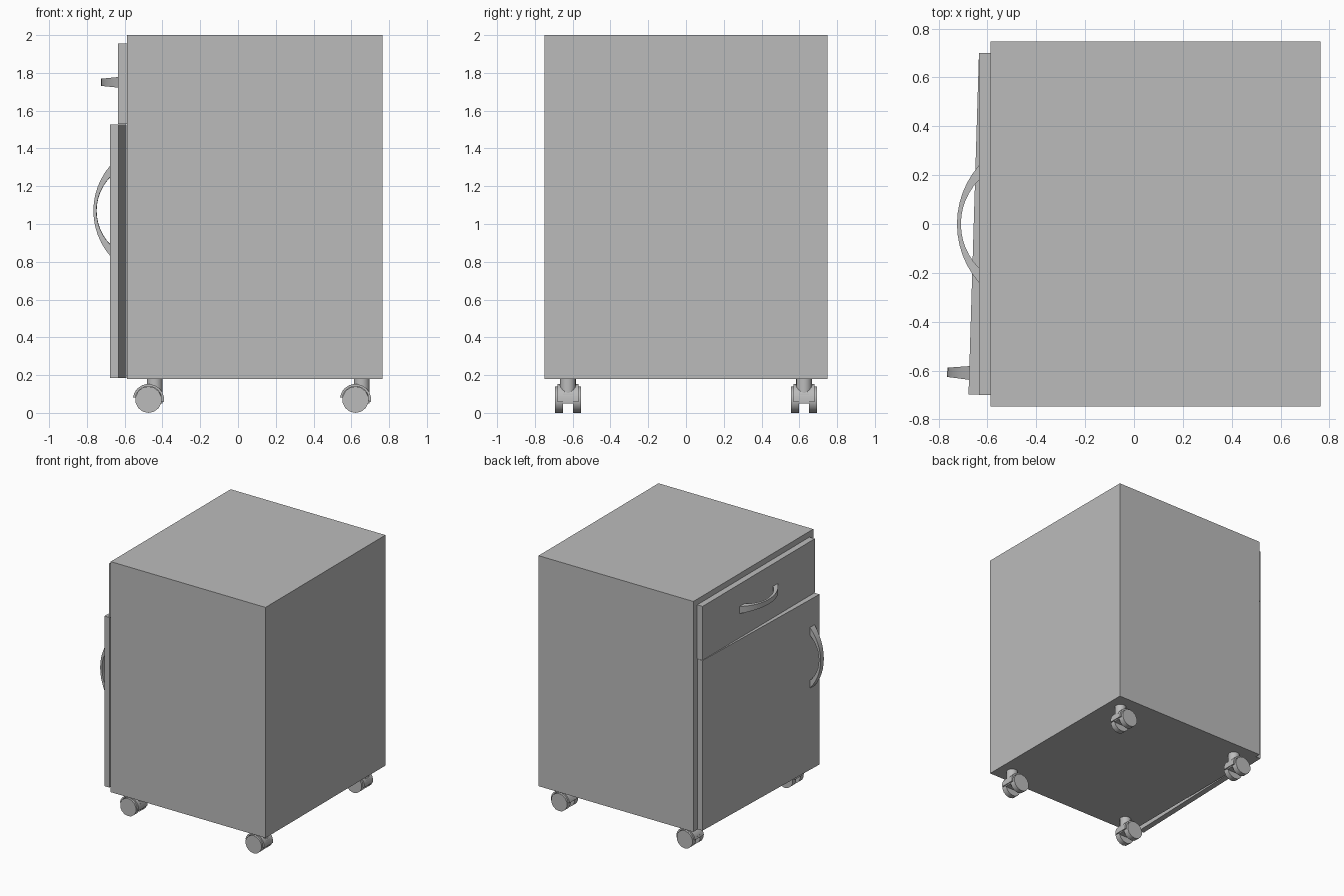
import bpy, bmesh, math
from mathutils import Matrix, Vector

cube = bpy.data.objects.get("Cube")
if cube:
    bpy.data.objects.remove(cube, do_unlink=True)

grey = bpy.data.materials.new("light grey")
grey.use_nodes = True
tone = (0.5, 0.5, 0.5, 1)
grey.diffuse_color = tone
grey.node_tree.nodes["Principled BSDF"].inputs["Base Color"].default_value = tone


def finish(name, bm, matrix=Matrix(), smooth=False):
    bmesh.ops.recalc_face_normals(bm, faces=bm.faces[:])
    mesh = bpy.data.meshes.new(name)
    bm.to_mesh(mesh)
    bm.free()
    mesh.materials.append(grey)
    obj = bpy.data.objects.new(name, mesh)
    bpy.context.collection.objects.link(obj)
    obj.matrix_world = matrix
    if smooth:
        bpy.ops.object.select_all(action='DESELECT')
        obj.select_set(True)
        bpy.context.view_layer.objects.active = obj
        bpy.ops.object.shade_smooth_by_angle(angle=math.radians(40))
    return obj


def box(name, low, high, matrix=Matrix()):
    low, high = Vector(low), Vector(high)
    bm = bmesh.new()
    bmesh.ops.create_cube(bm, size=1, matrix=Matrix.Translation((low + high) / 2)
                          @ Matrix.Diagonal((*(high - low), 1)))
    return finish(name, bm, matrix)


def cylinder(name, radius, depth, matrix, sides):
    bm = bmesh.new()
    bmesh.ops.create_cone(bm, cap_ends=True, segments=sides, radius1=radius,
                          radius2=radius, depth=depth)
    return finish(name, bm, matrix, True)


def arc(half_chord, rise, t):
    """Point on a shallow arc, t from -1 to 1; returns (along, outward)."""
    radius = (half_chord ** 2 + rise ** 2) / (2 * rise)
    angle = t * math.asin(half_chord / radius)
    return radius * math.sin(angle), radius * math.cos(angle) - radius + rise


def handle(name, matrix, steps=12):
    """Bow handle along y, bulging to -x, narrower at the middle."""
    bm = bmesh.new()
    rings = []
    for i in range(steps + 1):
        t = 2 * i / steps - 1
        yo, xo = arc(0.24, 0.09, t)
        yi, xi = arc(0.18, 0.074, t)
        w = 0.019 + 0.009 * t * t
        rings.append([bm.verts.new(p) for p in
                      ((-xo, yo, -w), (-xo, yo, w), (-xi, yi, w), (-xi, yi, -w))])
    for a, b in zip(rings, rings[1:]):
        for k in range(4):
            bm.faces.new((a[k], a[k - 1], b[k - 1], b[k]))
    bm.faces.new(rings[0])
    bm.faces.new(rings[-1])
    return finish(name, bm, matrix, True)


def prism(name, profile, width, matrix):
    """Extrude an xz profile along y, centred."""
    bm = bmesh.new()
    face = bm.faces.new([bm.verts.new((x, -width / 2, z)) for x, z in profile])
    new = bmesh.ops.extrude_face_region(bm, geom=[face])["geom"]
    bmesh.ops.translate(bm, vec=(0, width, 0),
                        verts=[v for v in new if isinstance(v, bmesh.types.BMVert)])
    return finish(name, bm, matrix, True)


# Cabinet and drawer
box("cabinet_body", (-0.588, -0.748, 0.18), (0.764, 0.748, 2))
box("drawer_front", (-0.635, -0.7, 1.53), (-0.588, 0.7, 1.955))
handle("drawer_handle", Matrix.Translation((-0.635, 0, 1.75)))

# Door, slightly ajar about its hinge edge
hinge = Matrix.Translation((-0.59, 0.7, 0)) @ Matrix.Rotation(math.radians(-1.75), 4, 'Z')
box("door", (-0.045, -1.4, 0.185), (0, 0, 1.528), hinge)
handle("door_handle", hinge @ Matrix.Translation((-0.045, -1.312, 1.07))
       @ Matrix.Rotation(math.pi / 2, 4, 'X'))


def ring(radius, start, end, steps=10):
    angles = [math.radians(start + (end - start) * i / steps) for i in range(steps + 1)]
    return [(radius * math.cos(a), radius * math.sin(a)) for a in angles]


# Twin-wheel casters
hood = ring(0.083, -8, 172) + ring(0.071, 172, -8)
core = ring(0.083, 20, 160) + [(-0.03, -0.02), (0.074, -0.02)]
lie = Matrix.Rotation(math.pi / 2, 4, 'X')
for x, end in ((-0.474, "right"), (0.622, "left")):
    for y, side in ((-0.625, "front"), (0.625, "back")):
        label = f"{side}_{end}_caster"
        at = Matrix.Translation((x, y, 0.07))
        prism(label + "_hood", hood, 0.11, at)
        prism(label + "_core", core, 0.052, at)
        cylinder(label + "_stem", 0.042, 0.09,
                 at @ Matrix.Translation((0.033, 0, 0.067)), 16)
        cylinder(label + "_axle", 0.015, 0.1, at @ lie, 12)
        for s in (-1, 1):
            cylinder(f"{label}_wheel_{'inner' if s * y < 0 else 'outer'}", 0.07, 0.043,
                     at @ Matrix.Translation((0, s * 0.048, 0)) @ lie, 14)
